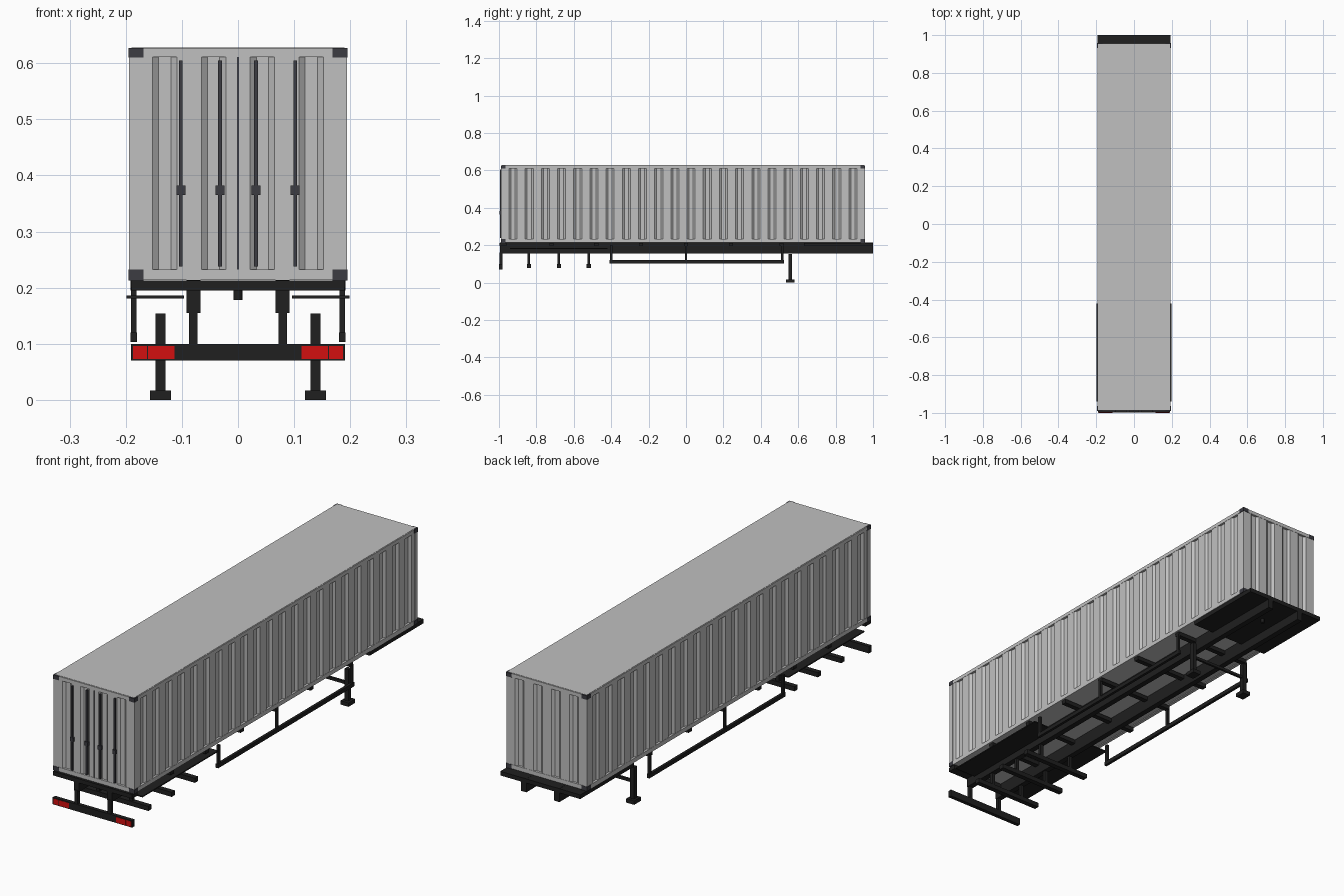
import bpy, bmesh
from mathutils import Vector, Matrix

if "Cube" in bpy.data.objects:
    bpy.data.objects.remove(bpy.data.objects["Cube"])


def mat(name, r, g, b):
    m = bpy.data.materials.new(name)
    m.diffuse_color = (r, g, b, 1)
    m.use_nodes = True
    m.node_tree.nodes["Principled BSDF"].inputs["Base Color"].default_value = m.diffuse_color
    return m


GREY = mat("container_grey", 0.53, 0.53, 0.53)
BLACK = mat("chassis_black", 0.014, 0.014, 0.014)
DARK = mat("fitting_dark", 0.045, 0.045, 0.055)
RED = mat("reflector_red", 0.65, 0.005, 0.005)


def finish(name, bm, material):
    me = bpy.data.meshes.new(name)
    bm.to_mesh(me)
    bm.free()
    me.materials.append(material)
    ob = bpy.data.objects.new(name, me)
    bpy.context.collection.objects.link(ob)
    return ob


def boxes(name, material, spans):
    """One object from boxes given as (x0, x1, y0, y1, z0, z1)."""
    bm = bmesh.new()
    for x0, x1, y0, y1, z0, z1 in spans:
        loc = Matrix.Translation(((x0 + x1) / 2, (y0 + y1) / 2, (z0 + z1) / 2))
        size = Matrix.Diagonal((abs(x1 - x0), abs(y1 - y0), abs(z1 - z0), 1))
        bmesh.ops.create_cube(bm, size=1, matrix=loc @ size)
    return finish(name, bm, material)


def both(spans):
    """Add the copies mirrored across x = 0."""
    return spans + [(-b, -a, *rest) for a, b, *rest in spans]


def corrugated(name, centre, normal, width, z0, z1, count, depth=0.009):
    """Trapezoid-ribbed wall facing along normal."""
    n = Vector(normal)
    u = Vector((0, 0, 1)).cross(n)
    c = Vector(centre)
    step = width / count
    profile = [(-width / 2, 0)]
    for i in range(count):
        s = -width / 2 + i * step
        profile += [(s + step * f, d) for f, d in
                    ((0.25, 0), (0.375, depth), (0.625, depth), (0.75, 0))]
    profile.append((width / 2, 0))
    bm = bmesh.new()
    rows = []
    for s, d in profile:
        p = c + u * s - n * d
        rows.append([bm.verts.new((p.x, p.y, z)) for z in (z0, z1)])
    for a, b in zip(rows, rows[1:]):
        bm.faces.new((a[0], b[0], b[1], a[1]))
    return finish(name, bm, GREY)


# Container dimensions
X, Y0, Y1, Z0, Z1 = 0.194, -0.988, 0.956, 0.214, 0.627
MID, LEN = (Y0 + Y1) / 2, Y1 - Y0
ZL, ZH = 0.232, 0.611

# Container frame: corner posts, sills, top rails
frame = both([(X - 0.02, X, y, y + 0.02, Z0, Z1) for y in (Y0, Y1 - 0.02)])
frame += both([(X - 0.014, X, Y0, Y1, Z0, ZL), (X - 0.014, X, Y0, Y1, ZH, Z1)])
for y in (Y0, Y1 - 0.014):
    frame += [(-X, X, y, y + 0.014, Z0, ZL), (-X, X, y, y + 0.014, ZH, Z1)]
boxes("container_frame", GREY, frame)
boxes("container_roof", GREY, [(-X + 0.01, X - 0.01, Y0 + 0.01, Y1 - 0.01, 0.617, 0.625)])
boxes("container_floor", GREY, [(-X + 0.01, X - 0.01, Y0 + 0.01, Y1 - 0.01, 0.217, 0.225)])

# Ribbed walls
inset = 0.001
for side, sx in (("right", 1), ("left", -1)):
    corrugated(side + "_wall", (sx * (X - inset), MID, 0), (sx, 0, 0),
               LEN - 0.04, ZL, ZH, 22)
corrugated("door_wall", (0, Y0 + inset, 0), (0, -1, 0), 2 * X - 0.04, ZL, ZH, 4)
corrugated("end_wall", (0, Y1 - inset, 0), (0, 1, 0), 2 * X - 0.04, ZL, ZH, 4)

# Corner castings, slightly proud of the frame
e = 0.0015
castings = []
for z0, z1 in ((Z0 - 0.001, ZL), (ZH - 0.001, Z1 + 0.0005)):
    castings += both([(X - 0.026, X + e, Y0 - e, Y0 + 0.024, z0, z1),
                      (X - 0.026, X + e, Y1 - 0.024, Y1 + e, z0, z1)])
boxes("corner_castings", DARK, castings)
# Grey cover leaving only the casting edges visible from above
boxes("roof_cap", GREY, [(-X + 0.004, X - 0.004, Y0 + 0.004, Y1 - 0.004, 0.625, 0.6282)])

# Door seam, locking bars and handles
boxes("door_seam", DARK, [(-0.0015, 0.0015, Y0 - 0.001, Y0 + 0.003, ZL, ZH)])
bars, handles = [], []
for x in (0.032, 0.102):
    bars += both([(x - 0.0035, x + 0.0035, Y0 - 0.007, Y0 + 0.002, 0.238, 0.605)])
    handles += both([(x - 0.008, x + 0.008, Y0 - 0.009, Y0 + 0.002, 0.365, 0.382)])
boxes("locking_bars", DARK, bars)
boxes("locking_handles", DARK, handles)

# Chassis rails, cross members, front coupling plate, rear beam
boxes("chassis_rails", BLACK, both([(0.067, 0.092, -0.995, 1.0, 0.155, 0.2135)]))
boxes("cross_members", BLACK,
      [(-0.188, 0.188, y - 0.011, y + 0.011, 0.195, 0.2125)
       for y in (-0.72, -0.48, -0.24, 0, 0.24, 0.51)])
boxes("coupling_plate", BLACK, [(-0.192, 0.192, 0.63, 1.0, 0.195, 0.213)])
boxes("rear_beam", BLACK, [(-0.19, 0.19, -0.998, -0.96, 0.195, 0.213)])

# Coupling pin under the front plate
bm = bmesh.new()
bmesh.ops.create_cone(bm, cap_ends=True, segments=16, radius1=0.008, radius2=0.008,
                      depth=0.02, matrix=Matrix.Translation((0, 0.85, 0.188)))
finish("coupling_pin", bm, BLACK)

# Rear bumper with hangers and red reflectors
boxes("bumper", BLACK, [(-0.191, 0.191, -0.999, -0.982, 0.07, 0.1)])
boxes("bumper_hangers", BLACK, both([(0.072, 0.087, -0.997, -0.982, 0.09, 0.16)]))
boxes("reflectors", RED, both([(0.113, 0.1605, -1.0, -0.997, 0.073, 0.096),
                               (0.162, 0.187, -1.0, -0.997, 0.073, 0.096)]))

# Axles with hangers
axles = (-0.84, -0.68, -0.52)
boxes("axles", BLACK, [(-0.165, 0.165, y - 0.011, y + 0.011, 0.079, 0.099) for y in axles])
boxes("axle_hangers", BLACK,
      both([(0.072, 0.087, y - 0.007, y + 0.007, 0.09, 0.16) for y in axles]))

# Flat mudguards over the axles
boxes("mudguards", BLACK, both([(0.096, 0.199, -0.94, -0.42, 0.181, 0.186)]))

# Side guards
boxes("side_guard_rails", BLACK, both([(0.18, 0.192, -0.41, 0.525, 0.103, 0.12)]))
boxes("side_guard_posts", BLACK,
      both([(0.181, 0.191, y - 0.006, y + 0.006, 0.11, 0.2) for y in (-0.4, 0.0, 0.515)]))

# Landing legs with feet and a cross brace
boxes("landing_legs", BLACK, both([(0.129, 0.147, 0.547, 0.567, 0.01, 0.154)]))
boxes("landing_feet", BLACK, both([(0.119, 0.157, 0.534, 0.58, 0.0, 0.017)]))
boxes("landing_brace", BLACK, [(-0.138, 0.138, 0.552, 0.562, 0.084, 0.096)])
